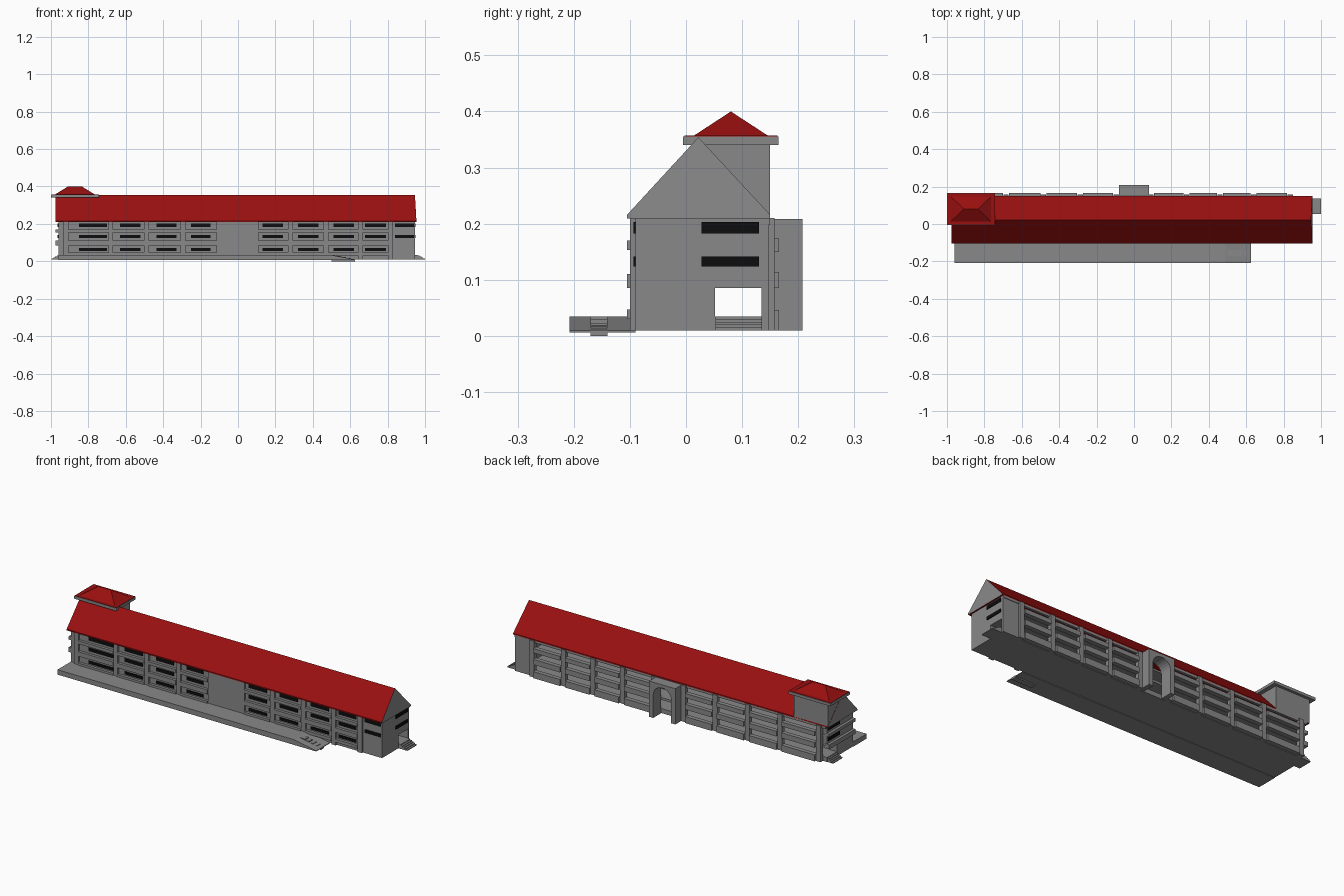
import bpy, bmesh
from math import sin, cos, pi

cube = bpy.data.objects.get("Cube")
if cube:
    bpy.data.objects.remove(cube)


def material(name, rgb):
    m = bpy.data.materials.new(name)
    m.use_nodes = True
    m.diffuse_color = (*rgb, 1)
    m.node_tree.nodes["Principled BSDF"].inputs["Base Color"].default_value = (*rgb, 1)
    return m


GREY = material("grey plaster", (0.25, 0.25, 0.25))
RED = material("red roofing", (0.32, 0.005, 0.005))
BLACK = material("black glazing", (0.004, 0.004, 0.004))


def finish(name, bm, *mats):
    bmesh.ops.recalc_face_normals(bm, faces=bm.faces)
    me = bpy.data.meshes.new(name)
    bm.to_mesh(me)
    bm.free()
    for m in mats:
        me.materials.append(m)
    ob = bpy.data.objects.new(name, me)
    bpy.context.collection.objects.link(ob)
    return ob


def boxes(name, mat, extents):
    """One object made of boxes, each given as (x range, y range, z range)."""
    bm = bmesh.new()
    for ext in extents:
        made = bmesh.ops.create_cube(bm, size=1)["verts"]
        for v in made:
            v.co = [lo + (c + 0.5) * (hi - lo) for c, (lo, hi) in zip(v.co, ext)]
    return finish(name, bm, mat)


def prism(name, mats, profile, axis, lo, hi):
    """Extrude a profile along axis 0 (y, z points) or axis 1 (x, z points)."""
    bm = bmesh.new()
    place = (lambda p, t: (t, p[0], p[1])) if axis == 0 else (lambda p, t: (p[0], t, p[1]))
    rings = [[bm.verts.new(place(p, t)) for p in profile] for t in (lo, hi)]
    bm.faces.new(rings[0])
    bm.faces.new(rings[1])
    for i in range(len(profile)):
        j = (i + 1) % len(profile)
        bm.faces.new((rings[0][i], rings[0][j], rings[1][j], rings[1][i]))
    return finish(name, bm, *mats)


LEFT, RIGHT, BASE, EAVE = -0.96, 0.945, 0.01, 0.21
FLOOR = 0.035
HEIGHT = (BASE, EAVE)

# Main block and ground slab
boxes("main_block", GREY, [((LEFT, RIGHT), (-0.09, 0.052), HEIGHT)])
boxes("ground_slab", GREY, [((LEFT, RIGHT), (0.05, 0.137), (BASE, FLOOR))])

# Front pilasters, window bands and central blank bay
pilasters = [-0.92, -0.68, -0.49, -0.295, -0.102, 0.097, 0.28, 0.47, 0.655, 0.815]
boxes("front_pilasters", GREY,
      [((x - 0.013, x + 0.013), (-0.1, -0.085), HEIGHT) for x in pilasters])
boxes("central_panel", GREY, [((-0.09, 0.085), (-0.1, -0.085), HEIGHT)])
band_levels = [(0.03, 0.047), (0.085, 0.11), (0.153, 0.17)]
bays = [b for i, b in enumerate(zip(pilasters, pilasters[1:])) if i != 4]
boxes("front_bands", GREY, [((a + 0.013, b - 0.013), (-0.105, -0.085), z)
                            for a, b in bays for z in band_levels])

# Front windows
window_levels = [(0.054, 0.07), (0.124, 0.142), (0.183, 0.203)]
windows = [(-0.85, -0.7), (-0.63, -0.52), (-0.435, -0.33), (-0.25, -0.147), (0.13, 0.24),
           (0.32, 0.43), (0.51, 0.62), (0.68, 0.79), (0.84, 0.94)]
boxes("front_windows", BLACK, [(x, (-0.094, -0.088), z)
                               for x in windows for z in window_levels
                               if not (x[0] > 0.8 and z[0] < 0.1)])

# Gallery ends with an open passage on the ground floor
boxes("gallery_ends", GREY, [((LEFT, -0.92), (0.05, 0.137), (0.085, EAVE)),
                             ((0.83, RIGHT), (0.05, 0.137), (0.085, EAVE)),
                             ((0.83, RIGHT), (0.135, 0.147), HEIGHT)])
boxes("end_windows", BLACK,
      [(x, (0.028, 0.13), z) for z in window_levels[1:]
       for x in ((RIGHT - 0.003, RIGHT + 0.004), (LEFT - 0.004, LEFT + 0.003))])
boxes("left_end_bands", GREY, [((LEFT - 0.015, LEFT + 0.01), (-0.09, 0.14), z)
                               for z in band_levels[1:]])

# Rear gallery: floors, columns and parapets
boxes("gallery_floors", GREY, [((LEFT, RIGHT), (0.05, 0.14), z)
                               for z in ((0.085, 0.098), (0.15, 0.16))])
columns = [-0.92, -0.685, -0.485, -0.288, -0.095, 0.09, 0.28, 0.46, 0.64, 0.835]
boxes("gallery_columns", GREY,
      [((x - 0.014, x + 0.014), (0.137, 0.158), HEIGHT) for x in columns])
rear_bays = [b for i, b in enumerate(zip(columns, columns[1:])) if i != 4]
boxes("gallery_parapets", GREY,
      [((a + 0.016, b - 0.016), (0.142, 0.166), z) for a, b in rear_bays
       for z in ((BASE, 0.046), (0.085, 0.114), (0.15, 0.174))])
boxes("gallery_lintel", GREY, [((LEFT, RIGHT), (0.137, 0.15), (0.198, EAVE))])

# Rear portico with an arched opening
arch = [(0.055 * cos(a), 0.14 + 0.05 * sin(a)) for a in (pi * i / 12 for i in range(13))]
prism("rear_portico", [GREY],
      [(0.08, BASE), (0.08, 0.208), (-0.08, 0.208), (-0.08, BASE), (-0.055, BASE)]
      + arch[::-1] + [(0.055, BASE)], 1, 0.14, 0.208)

# Main roof: red slopes and soffit, grey gables
roof = prism("main_roof", [RED, GREY],
             [(-0.105, 0.209), (-0.105, 0.216), (0.022, 0.354), (0.15, 0.216), (0.15, 0.209)],
             0, -0.976, 0.954)
for v in roof.data.vertices:
    if v.co.x > 0 and v.co.z > 0.3:
        v.co.x = 0.946
for f in roof.data.polygons:
    f.material_index = int(abs(f.normal.x) > 0.5)

# Tower, its cornice and hipped roof
boxes("tower", GREY, [((-0.975, -0.765), (0.02, 0.15), (0.209, 0.342))])
boxes("tower_cornice", GREY, [((-1, -0.742), (-0.005, 0.165), (0.34, 0.355))])
bm = bmesh.new()
for v in bmesh.ops.create_cube(bm, size=1)["verts"]:
    top = v.co.z > 0
    v.co = (-0.872 + v.co.x * (0.075 if top else 0.22),
            0.08 + v.co.y * (0 if top else 0.138), 0.4 if top else 0.355)
bmesh.ops.remove_doubles(bm, verts=bm.verts, dist=0.0005)
finish("tower_roof", bm, RED)
boxes("tower_roof_skirt", RED, [((-0.998, -0.744), (-0.003, 0.163), (0.355, 0.357))])

# Front terrace with a ramped end and inset steps
prism("terrace", [GREY], [(LEFT, 0.008), (LEFT, FLOOR), (0.49, FLOOR), (0.625, BASE),
                          (0.625, 0.006)], 1, -0.208, -0.09)
boxes("terrace_steps", GREY,
      [((0.5, 0.53 + 0.024 * i), (-0.17, -0.14), (0, FLOOR - 0.006 * i)) for i in range(5)])

# End stairs leading to the passage
boxes("end_stairs", GREY,
      [x for i in range(5) for x in (
          ((0.94, 0.96 + 0.01 * i), (0.053, 0.135), (BASE, FLOOR - 0.005 * i)),
          ((-0.96 - 0.009 * i, -0.95), (0.053, 0.135), (BASE, FLOOR - 0.005 * i)))])
